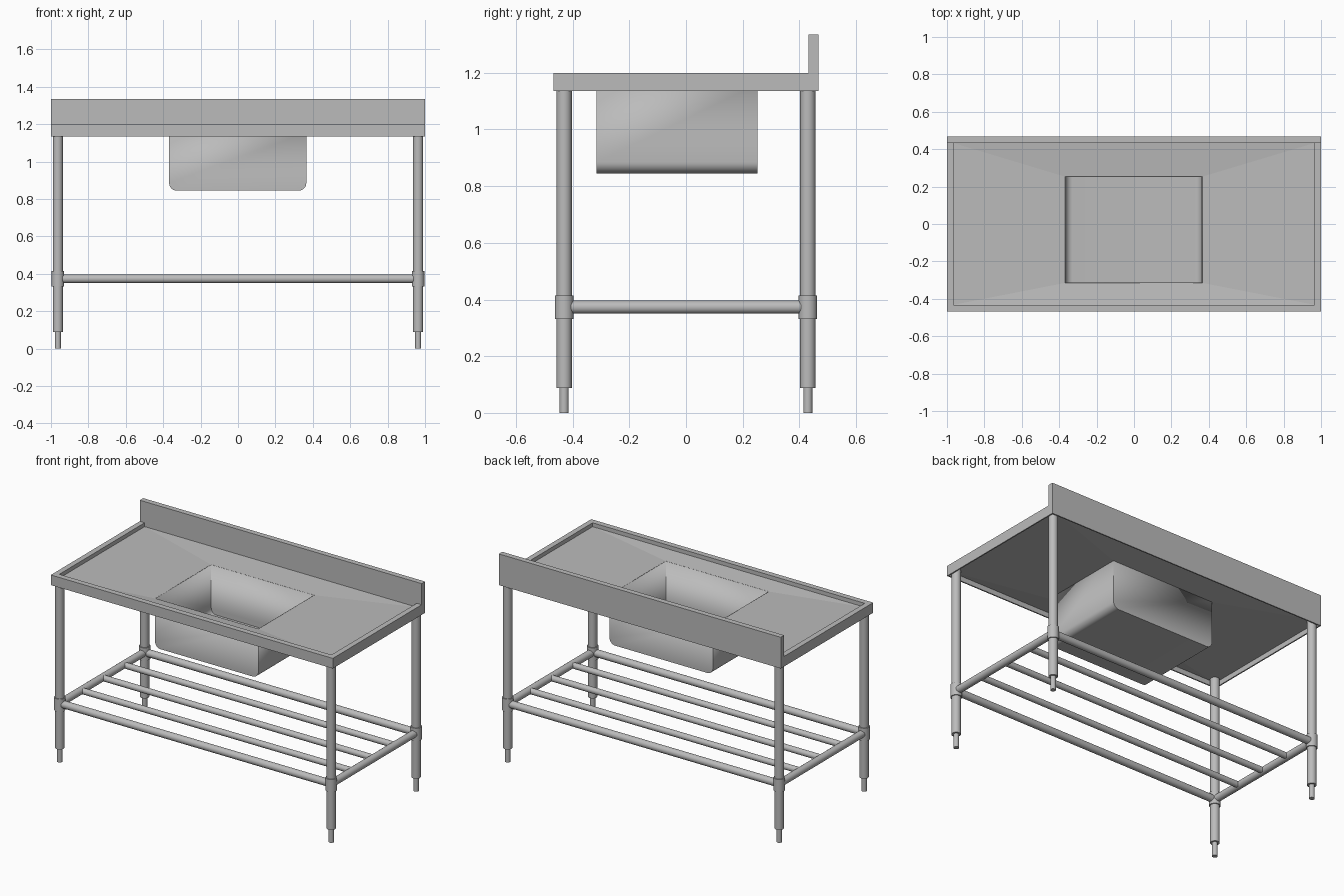
import bpy, bmesh, math
from mathutils import Vector

cube = bpy.data.objects.get("Cube")
if cube:
    bpy.data.objects.remove(cube, do_unlink=True)

steel = bpy.data.materials.new("brushed_steel")
steel.use_nodes = True
GREY = (0.5, 0.5, 0.5, 1)
steel.diffuse_color = GREY
steel.node_tree.nodes["Principled BSDF"].inputs["Base Color"].default_value = GREY


def finish(name, bm):
    bmesh.ops.recalc_face_normals(bm, faces=bm.faces)
    mesh = bpy.data.meshes.new(name)
    bm.to_mesh(mesh)
    bm.free()
    mesh.materials.append(steel)
    obj = bpy.data.objects.new(name, mesh)
    bpy.context.collection.objects.link(obj)
    return obj


def smooth(obj):
    bpy.ops.object.select_all(action="DESELECT")
    obj.select_set(True)
    bpy.context.view_layer.objects.active = obj
    bpy.ops.object.shade_smooth_by_angle(angle=math.radians(35))


def tube(name, start, end, radius):
    start, end = Vector(start), Vector(end)
    axis = end - start
    bm = bmesh.new()
    bmesh.ops.create_cone(bm, cap_ends=True, segments=24, radius1=radius,
                          radius2=radius, depth=axis.length)
    bm.transform(axis.to_track_quat("Z", "Y").to_matrix().to_4x4())
    bmesh.ops.translate(bm, verts=bm.verts, vec=(start + end) / 2)
    smooth(finish(name, bm))


# Bench dimensions
HALF_Y = 0.468
RIM_X, RIM_FRONT, RIM_BACK = 0.965, -0.432, 0.433
BASE_Z, TOP_Z = 1.135, 1.2
BOWL = (-0.368, 0.365, -0.315, 0.253)
BOWL_TOP, BOWL_BASE, BOWL_RADIUS = 1.16, 0.845, 0.04
LIP = 0.008

# Bench top: a folded sheet with raised rim, sloping drainer and open underside
outer = (-1, 1, -HALF_Y, HALF_Y)
inner = (-1 + LIP, 1 - LIP, -HALF_Y + LIP, HALF_Y - LIP)
rim = (-RIM_X, RIM_X, RIM_FRONT, RIM_BACK)
rings = [(inner, BASE_Z), (outer, BASE_Z), (outer, TOP_Z), (rim, TOP_Z),
         (rim, TOP_Z - 0.025), (BOWL, BOWL_TOP), (BOWL, BOWL_TOP - LIP),
         (inner, TOP_Z - 0.033)]
bm = bmesh.new()
loops = []
for (x0, x1, y0, y1), z in rings:
    loops.append([bm.verts.new((x, y, z))
                  for x, y in ((x0, y0), (x1, y0), (x1, y1), (x0, y1))])
for a, b in zip(loops, loops[1:] + loops[:1]):
    for i in range(4):
        j = (i + 1) % 4
        bm.faces.new((a[i], a[j], b[j], b[i]))
finish("bench_top", bm)

# Splashback along the rear edge
bm = bmesh.new()
bmesh.ops.create_cube(bm, size=1)
bmesh.ops.scale(bm, verts=bm.verts, vec=(2, HALF_Y - RIM_BACK, 0.135))
bmesh.ops.translate(bm, verts=bm.verts,
                    vec=(0, (HALF_Y + RIM_BACK) / 2, TOP_Z + 0.135 / 2))
finish("splashback", bm)

# Sink bowl: U-shaped profile run front to back, with closed ends
x0, x1, y0, y1 = BOWL
profile = [(x0, BOWL_TOP)]
for cx, first in ((x0 + BOWL_RADIUS, 180), (x1 - BOWL_RADIUS, 270)):
    for step in range(9):
        a = math.radians(first + 90 * step / 8)
        profile.append((cx + BOWL_RADIUS * math.cos(a),
                        BOWL_BASE + BOWL_RADIUS + BOWL_RADIUS * math.sin(a)))
profile.append((x1, BOWL_TOP))
bm = bmesh.new()
front, back = [[bm.verts.new((x, y, z)) for x, z in profile] for y in (y0, y1)]
bm.faces.new(front)
bm.faces.new(back[::-1])
for i in range(len(profile) - 1):
    bm.faces.new((front[i], back[i], back[i + 1], front[i + 1]))
bowl = finish("sink_bowl", bm)
# Face normals outwards so the wall thickens towards the inside
bowl.data.update()
if bowl.data.polygons[0].normal.y > 0:
    bowl.data.flip_normals()
wall = bowl.modifiers.new("wall", "SOLIDIFY")
wall.thickness = 0.004
wall.offset = -1
smooth(bowl)

# Legs with feet and rail collars
LEG_X, LEG_Y, RAIL_Z = 0.963, 0.43, 0.373
for sx, side in ((1, "left"), (-1, "right")):
    for sy, end in ((-1, "front"), (1, "back")):
        x, y = sx * LEG_X, sy * LEG_Y
        tag = end + "_" + side
        tube(tag + "_foot", (x, y, 0), (x, y, 0.1), 0.016)
        tube(tag + "_leg", (x, y, 0.088), (x, y, 1.165), 0.027)
        tube(tag + "_collar", (x, y, 0.332), (x, y, 0.414), 0.033)
    tube(side + "_rail", (sx * LEG_X, -LEG_Y, RAIL_Z), (sx * LEG_X, LEG_Y, RAIL_Z), 0.023)

# Long rails and the shelf bars between them
for y, name in ((-LEG_Y, "front_rail"), (LEG_Y, "back_rail")):
    tube(name, (-LEG_X, y, RAIL_Z), (LEG_X, y, RAIL_Z), 0.023)
for i in (-1, 0, 1):
    y = i * LEG_Y / 2
    tube("shelf_bar", (-LEG_X, y, RAIL_Z), (LEG_X, y, RAIL_Z), 0.019)
